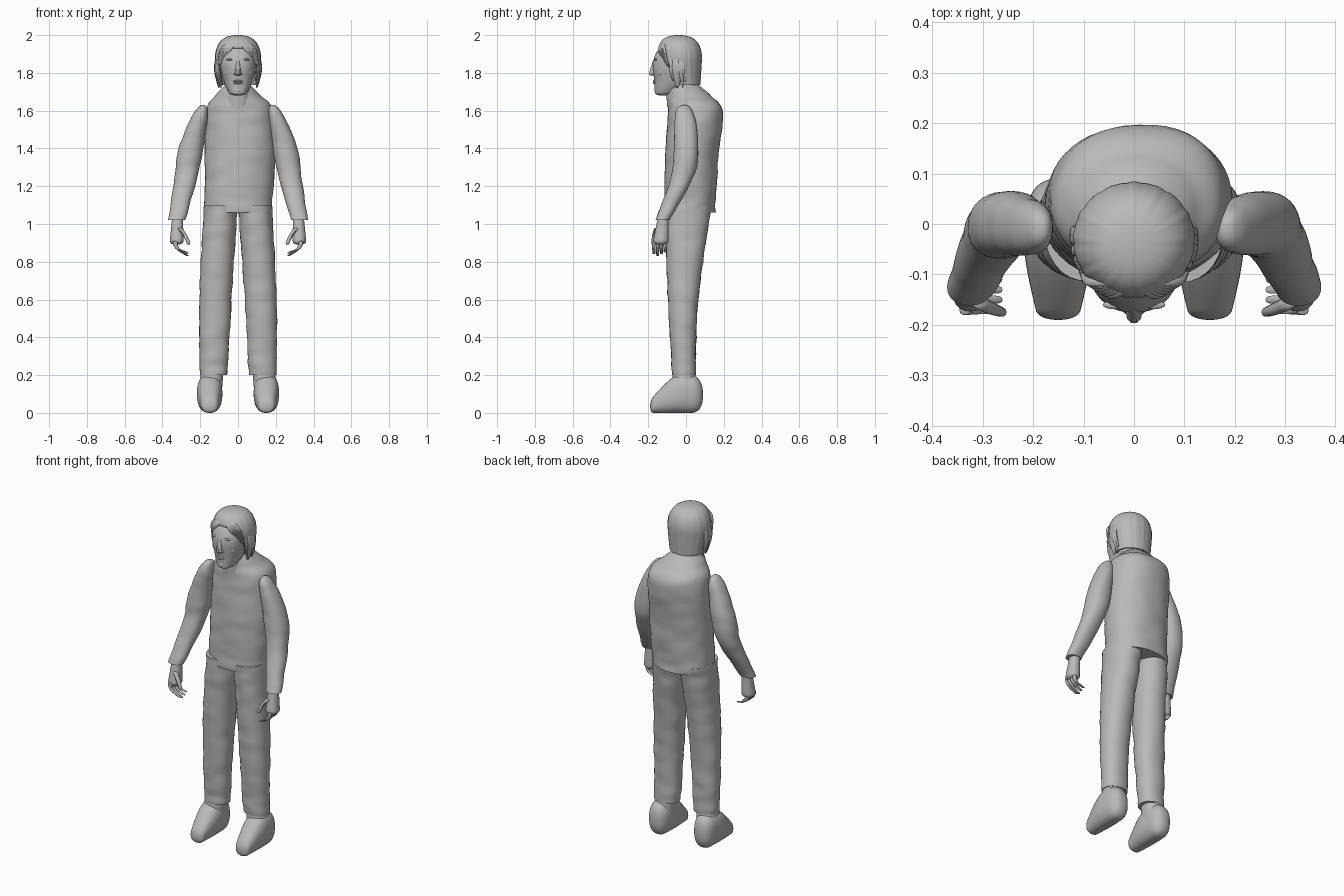
import bpy, bmesh, math, random
from mathutils import Vector, noise

if "Cube" in bpy.data.objects:
    bpy.data.objects.remove(bpy.data.objects["Cube"])
random.seed(4)

grey = bpy.data.materials.new("plain grey")
grey.use_nodes = True
grey.diffuse_color = (.5, .49, .48, 1)
grey.node_tree.nodes["Principled BSDF"].inputs["Base Color"].default_value = grey.diffuse_color
parts = []
SIDES = {"right": -1, "left": 1}


def finish(name, bm):
    bmesh.ops.recalc_face_normals(bm, faces=bm.faces)
    mesh = bpy.data.meshes.new(name)
    bm.to_mesh(mesh)
    bm.free()
    mesh.materials.append(grey)
    part = bpy.data.objects.new(name, mesh)
    bpy.context.collection.objects.link(part)
    parts.append(part)
    return part


def spread(values, t):
    """Smooth value at t along a list of evenly spread keys."""
    last = len(values) - 1
    k = min(int(t * last), last - 1)
    u = t * last - k
    before, start, end, after = (values[min(max(k + d, 0), last)] for d in (-1, 0, 1, 2))
    leave, arrive = (end - before) / 2, (after - start) / 2
    bend = start * 2 - end * 2 + leave + arrive
    return start + leave * u + (end * 3 - start * 3 - leave * 2 - arrive) * u ** 2 + bend * u ** 3


def dome(t, low, high):
    """Rounds off the given fraction of each end."""
    gap = 0
    if t < low:
        gap = 1 - t / low
    elif t > 1 - high:
        gap = 1 - (1 - t) / high
    return max(math.sqrt(max(1 - gap * gap, 0)), .01)


def bulge(value, power, radius):
    return math.copysign(abs(value) ** (2 / power), value) * radius


def sweep(name, spine, width, depth, side=1, low=0, high=0, power=2.2, segs=32, rings=36,
          wrinkle=0, ripple=0, upright=False, cut=None):
    """Closed tube of rounded sections; upright sections face along y."""
    bm = bmesh.new()
    spine = [Vector(p) for p in spine]
    loops = []
    for step in range(rings + 1):
        t = (1 - math.cos(math.pi * step / rings)) / 2
        centre = spread(spine, t)
        centre.x *= side
        scale = dome(t, low, high)
        loop = []
        for i in range(segs):
            angle = math.tau * i / segs
            c, s = math.cos(angle), math.sin(angle)
            size = scale * (1 + ripple * (math.sin(angle * 17) + math.sin(angle * 29)))
            across = bulge(c, power, spread(width, t) * size)
            out = bulge(s, power, spread(depth, t) * size)
            p = centre + Vector((across, 0, out) if upright else (across, out, 0))
            fold = noise.noise(Vector((p.x, p.y, p.z * 2)) * 9)
            loop.append(bm.verts.new(p + Vector((c, s, 0)) * fold * wrinkle))
        loops.append(loop)
    for lower, upper in zip(loops, loops[1:]):
        for i in range(segs):
            bm.faces.new((lower[i - 1], lower[i], upper[i], upper[i - 1]))
    bm.faces.new(loops[0])
    bm.faces.new(loops[-1])
    if cut:
        unwanted = [f for f in bm.faces if cut(f.calc_center_median())]
        bmesh.ops.delete(bm, geom=unwanted, context='FACES')
    return finish(name, bm)


def strand(name, spine, width, depth, side=1, low=.1, high=.1):
    return sweep(name, spine, width, depth, side, low, high, segs=10, rings=14)


def blob(name, centre, size):
    bm = bmesh.new()
    bmesh.ops.create_uvsphere(bm, u_segments=16, v_segments=10, radius=1)
    bmesh.ops.scale(bm, vec=size, verts=bm.verts)
    bmesh.ops.translate(bm, vec=centre, verts=bm.verts)
    return finish(name, bm)


# Torso and neck
sweep("torso",
      spine=[(0, .02, 1.06), (.01, .03, 1.35), (.01, .05, 1.6), (0, .02, 1.68), (0, -.01, 1.74)],
      width=[.18, .185, .175, .12, .06], depth=[.135, .14, .145, .11, .07],
      segs=48, rings=60, wrinkle=.006)
sweep("neck", spine=[(0, -.03, 1.62), (0, -.05, 1.8)], width=[.07, .06], depth=[.07, .06])


def build_leg(tag, side):
    sweep(tag + "_trouser_leg", spine=[(.09, .01, 1.1), (.12, -.015, .6), (.13, -.01, .2)],
          width=[.09, .085, .073], depth=[.125, .08, .062], side=side, rings=50, wrinkle=.006)
    sweep(tag + "_ankle", spine=[(.145, -.01, .12), (.135, -.01, .24)],
          width=[.06, .06], depth=[.07, .055], side=side, rings=8)
    sweep(tag + "_shoe", spine=[(.15, .09, .095), (.15, -.05, .1), (.15, -.19, .035)],
          width=[.055, .067, .04], depth=[.095, .1, .035], side=side,
          low=.25, high=.1, power=2.4, upright=True)


def build_arm(tag, side):
    sweep(tag + "_sleeve",
          spine=[(.185, -.01, 1.63), (.25, 0, 1.4), (.275, -.02, 1.25), (.325, -.125, 1.02)],
          width=[.035, .065, .06, .045], depth=[.05, .065, .06, .037], side=side,
          low=.15, rings=50, wrinkle=.004)
    # Hand hangs with the fingers curled inward
    sweep(tag + "_palm", spine=[(.32, -.12, 1.04), (.325, -.135, .89)],
          width=[.028, .038], depth=[.028, .043], side=side, high=.2, segs=20, rings=16)
    for i, finger in enumerate(("index", "middle", "ring", "little")):
        y = -.17 + i * .02
        tip = .83 + abs(i - 1) * .01
        strand(f"{tag}_{finger}_finger", [(.335, y, .91), (.32, y, .87), (.265, y, tip)],
               [.013, .009], [.011, .008], side)
    strand(tag + "_thumb", [(.31, -.155, .98), (.275, -.17, .93), (.26, -.175, .89)],
           [.014, .009], [.014, .009], side)


# Face features that come in pairs
def build_face_side(tag, side):
    blob(tag + "_eye", (side * .037, -.157, 1.845), (.016, .009, .007))
    blob(tag + "_brow", (side * .038, -.16, 1.87), (.024, .009, .006))
    blob(tag + "_cheek", (side * .048, -.135, 1.8), (.025, .018, .022))
    blob(tag + "_nostril", (side * .014, -.167, 1.795), (.009, .012, .008))


for tag, side in SIDES.items():
    build_leg(tag, side)
    build_arm(tag, side)
    build_face_side(tag, side)

# Head, nose, mouth and chin
sweep("head", spine=[(0, -.12, 1.68), (0, -.08, 1.75), (0, -.067, 1.86), (0, -.045, 1.98)],
      width=[.04, .074, .094, .07], depth=[.045, .087, .107, .08], low=.1, high=.25, segs=40)
strand("nose", [(0, -.168, 1.87), (0, -.175, 1.785)], [.008, .018], [.006, .026], low=.2, high=.2)
for name, height in (("upper_lip", 1.757), ("lower_lip", 1.746)):
    blob(name, (0, -.165, height), (.024, .009, .006))
blob("chin", (0, -.15, 1.707), (.024, .018, .016))


def face_opening(p):
    oval = math.hypot(p.x / .096, (p.z - 1.8) / .135) < 1
    jaw = p.z < 1.8 and abs(p.x) < .09
    return p.z < 1.736 or (p.y < -.03 and (oval or jaw))


# Hair cap, open around the face
hair = sweep("hair", spine=[(0, -.01, 1.735), (0, -.03, 1.87), (0, -.04, 2)],
             width=[.1, .12, .125], depth=[.085, .113, .13], high=.5, power=2,
             segs=96, rings=44, ripple=.006, cut=face_opening)
shell = hair.modifiers.new("thickness", 'SOLIDIFY')
shell.thickness = .012
shell.offset = -1

# Loose locks beside the face and fringe strands swept to the temples
for i in range(9):
    for tag, side in SIDES.items():
        y = random.uniform(-.095, -.01)
        x = .116 * math.sqrt(1 - ((y + .028) / .115) ** 2)
        low_end = random.uniform(1.715, 1.76)
        strand(f"{tag}_hair_lock_{i}",
               [(x - .006, y, 1.9), (x + .003, y, 1.82), (x - .014, y + .01, low_end)],
               [.004, .009, .003], [.006, .012, .004], side)
for i in range(6):
    for tag, side in SIDES.items():
        k = i / 5
        crown = Vector((.012 + .03 * k, -.125 + .01 * k, 1.962))
        brow = Vector((.045 + .04 * k, -.14 + .025 * k, 1.922))
        temple = Vector((.08 + .025 * k, -.115 + .02 * k, 1.86 - .03 * k))
        strand(f"{tag}_fringe_strand_{i}", [crown, brow, temple],
               [.008, .012, .004], [.006, .009, .004], side)

# Smooth shading with sharp hems
bpy.ops.object.select_all(action='DESELECT')
for part in parts:
    part.select_set(True)
bpy.context.view_layer.objects.active = parts[0]
bpy.ops.object.shade_smooth_by_angle(angle=math.radians(40))
